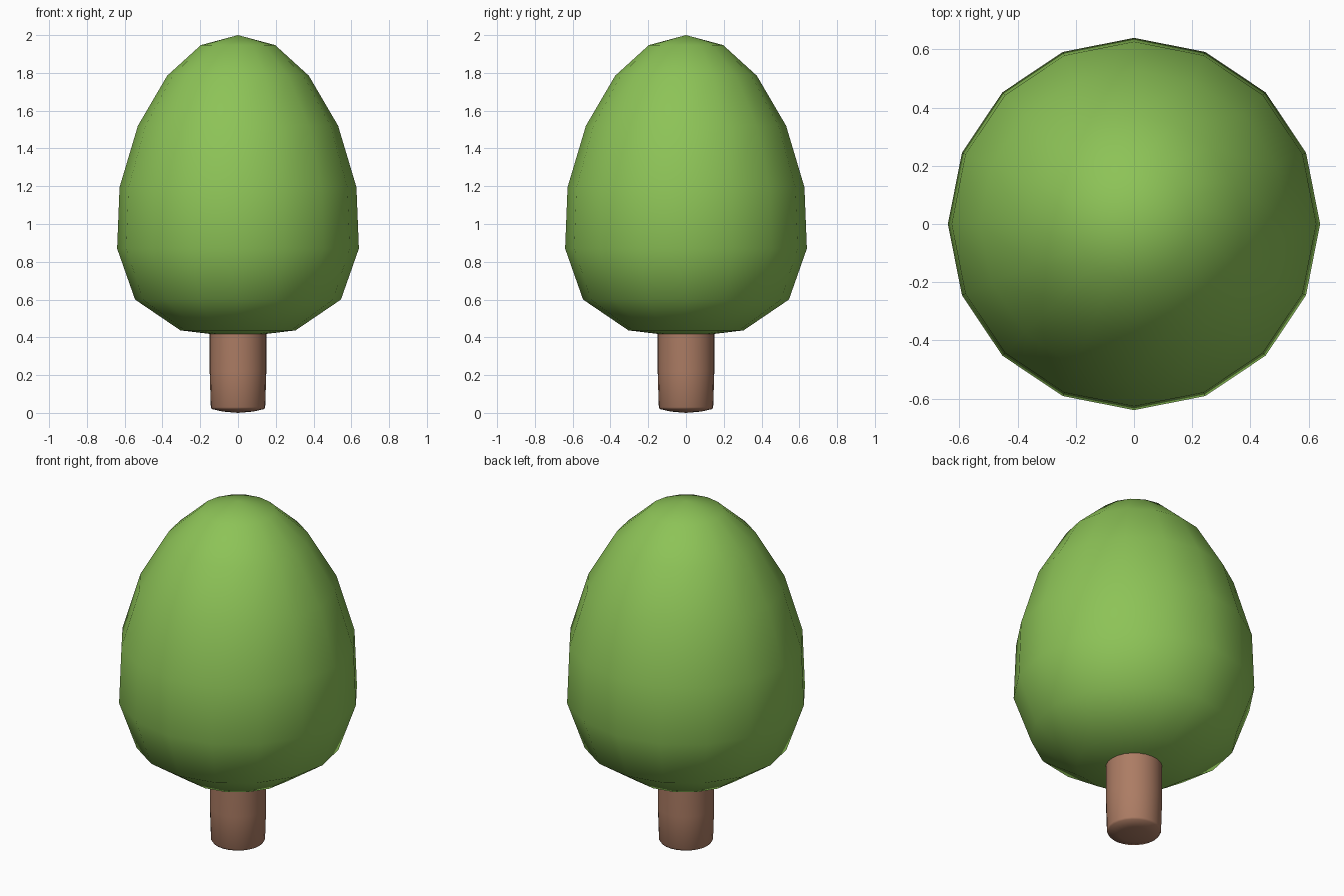
import bpy, bmesh, math

if "Cube" in bpy.data.objects:
    bpy.data.objects.remove(bpy.data.objects["Cube"])


def material(name, rgb):
    m = bpy.data.materials.new(name)
    m.diffuse_color = (*rgb, 1)
    m.use_nodes = True
    m.node_tree.nodes["Principled BSDF"].inputs["Base Color"].default_value = m.diffuse_color
    return m


def lathe(name, profile, sides, mat, sharp_angle):
    """Revolve (radius, height) points about z; radius 0 makes a pole."""
    bm = bmesh.new()
    rings = []
    for r, z in profile:
        n = sides if r > 0 else 1
        rings.append([bm.verts.new((r * math.cos(math.tau * i / sides),
                                    r * math.sin(math.tau * i / sides), z))
                      for i in range(n)])
    for a, b in zip(rings, rings[1:]):
        for i in range(sides):
            j = (i + 1) % sides
            quad = [a[i % len(a)], a[j % len(a)], b[j % len(b)], b[i % len(b)]]
            bm.faces.new(list(dict.fromkeys(quad)))
    bmesh.ops.recalc_face_normals(bm, faces=bm.faces)
    mesh = bpy.data.meshes.new(name)
    bm.to_mesh(mesh)
    bm.free()
    mesh.materials.append(mat)
    ob = bpy.data.objects.new(name, mesh)
    bpy.context.collection.objects.link(ob)
    bpy.ops.object.select_all(action='DESELECT')
    ob.select_set(True)
    bpy.context.view_layer.objects.active = ob
    bpy.ops.object.shade_smooth_by_angle(angle=math.radians(sharp_angle))
    return ob


leaf_green = material("leaf green", (0.266, 0.546, 0.095))
bark_brown = material("bark brown", (0.413, 0.202, 0.127))

# Egg-shaped crown, 16 sides and 8 bands
lathe("crown", [(0, 0.40), (0.305, 0.437), (0.545, 0.60), (0.64, 0.87),
                (0.627, 1.195), (0.53, 1.52), (0.375, 1.785),
                (0.197, 1.947), (0, 2.0)], 16, leaf_green, 80)

# Round trunk with slightly domed foot, running into the crown
lathe("trunk", [(0, 0.0), (0.08, 0.007), (0.138, 0.02), (0.144, 0.03),
                (0.15, 0.22), (0.15, 0.46), (0, 0.46)], 24, bark_brown, 50)
